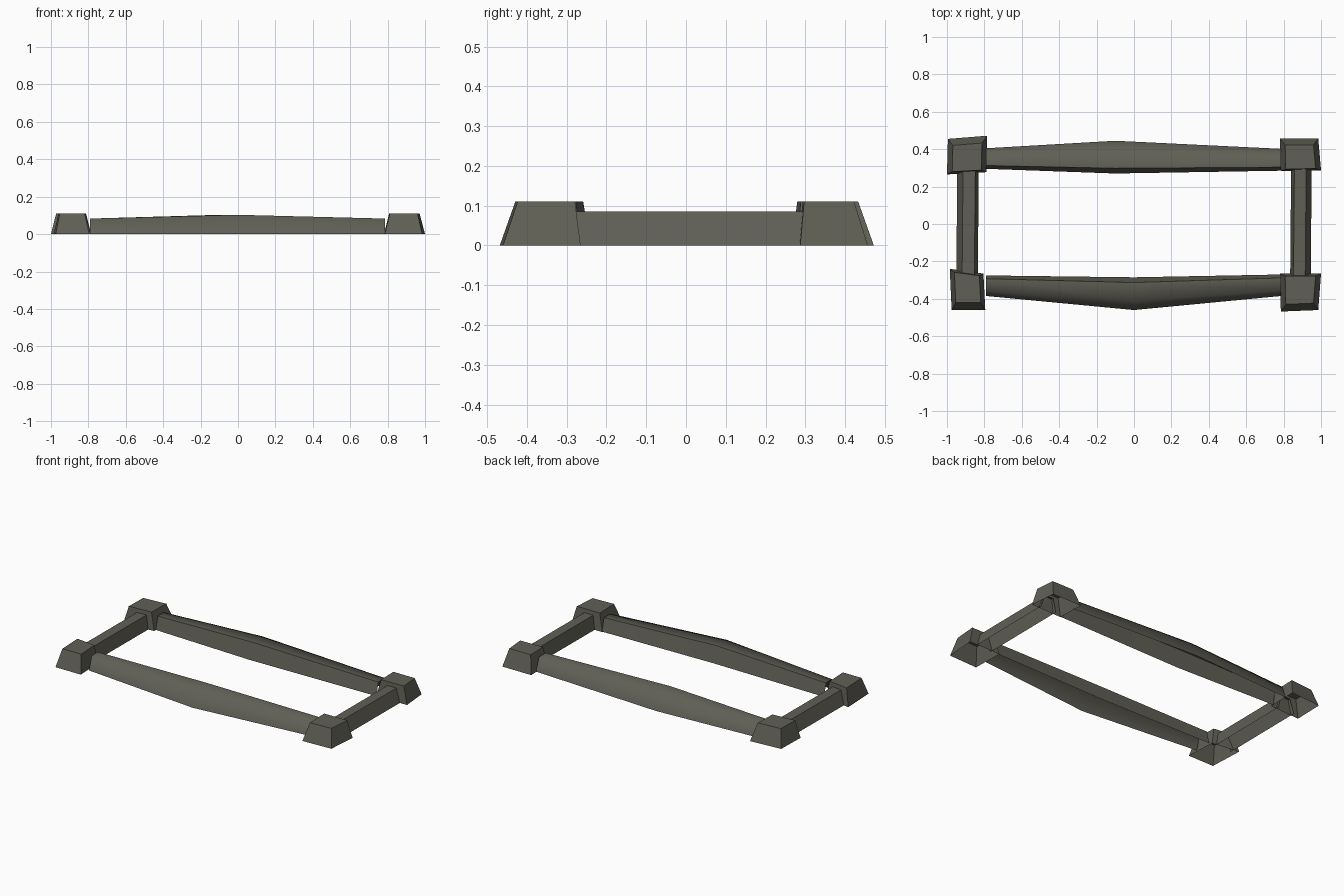
import bpy, bmesh

if "Cube" in bpy.data.objects:
    bpy.data.objects.remove(bpy.data.objects["Cube"])

mat = bpy.data.materials.new("dark olive stone")
mat.diffuse_color = (0.118, 0.115, 0.092, 1)
mat.use_nodes = True
mat.node_tree.nodes["Principled BSDF"].inputs["Base Color"].default_value = mat.diffuse_color


def finish(name, bm):
    bmesh.ops.recalc_face_normals(bm, faces=bm.faces[:])
    me = bpy.data.meshes.new(name)
    bm.to_mesh(me)
    bm.free()
    me.materials.append(mat)
    ob = bpy.data.objects.new(name, me)
    bpy.context.collection.objects.link(ob)
    bpy.context.view_layer.objects.active = ob
    ob.select_set(True)
    bpy.ops.object.shade_smooth_by_angle(angle=1.2)
    ob.select_set(False)


def loft(name, rings, closed=False, cap=False):
    """Skin rings of points; open profiles leave the underside hollow."""
    bm = bmesh.new()
    vs = [[bm.verts.new(p) for p in r] for r in rings]
    n = len(rings[0])
    for a, b in zip(vs, vs[1:]):
        for i in range(n if closed else n - 1):
            j = (i + 1) % n
            bm.faces.new((a[i], a[j], b[j], b[i]))
    if cap:
        bm.faces.new(vs[-1])
    finish(name, bm)


def section(lo, hi, h):
    """Channel section: sloped sides, flat top, open bottom."""
    w = hi - lo
    return [(lo, 0), (lo + 0.16 * w, h), (hi - 0.27 * w, h), (hi, 0)]


def beam(name, axis, stations):
    rings = []
    for s, lo, hi, h in stations:
        rings.append([(s, c, z) if axis == 'x' else (c, s, z) for c, z in section(lo, hi, h)])
    loft(name, rings)


# Long rails, swollen at the middle
beam("front_rail", 'x', [(-0.79, -0.275, -0.385, 0.083), (0, -0.285, -0.46, 0.103),
                         (0.785, -0.27, -0.385, 0.083)])
beam("back_rail", 'x', [(-0.79, 0.295, 0.405, 0.083), (-0.1, 0.27, 0.445, 0.103),
                        (0.785, 0.285, 0.402, 0.083)])

# Short rails
beam("left_rail", 'y', [(-0.275, -0.835, -0.95, 0.085), (0.295, -0.83, -0.945, 0.085)])
beam("right_rail", 'y', [(-0.285, 0.835, 0.945, 0.085), (0.305, 0.84, 0.95, 0.085)])

# Tapered corner blocks, slightly skewed footprints, hollow below
blocks = {
    "back_left_block": [(-1, 0.265), (-0.79, 0.277), (-0.785, 0.472), (-0.995, 0.455)],
    "back_right_block": [(0.785, 0.282), (1, 0.287), (0.985, 0.457), (0.78, 0.457)],
    "front_left_block": [(-0.975, -0.46), (-0.795, -0.46), (-0.805, -0.265), (-0.985, -0.24)],
    "front_right_block": [(0.785, -0.468), (0.985, -0.46), (1, -0.265), (0.78, -0.265)],
}
for name, foot in blocks.items():
    cx = sum(p[0] for p in foot) / 4
    cy = sum(p[1] for p in foot) / 4
    inward = 0.012 * (-1 if cy > 0 else 1)
    top = [(cx + (x - cx) * 0.74, cy + inward + (y - cy) * 0.74, 0.11) for x, y in foot]
    loft(name, [[(x, y, 0) for x, y in foot], top], closed=True, cap=True)
